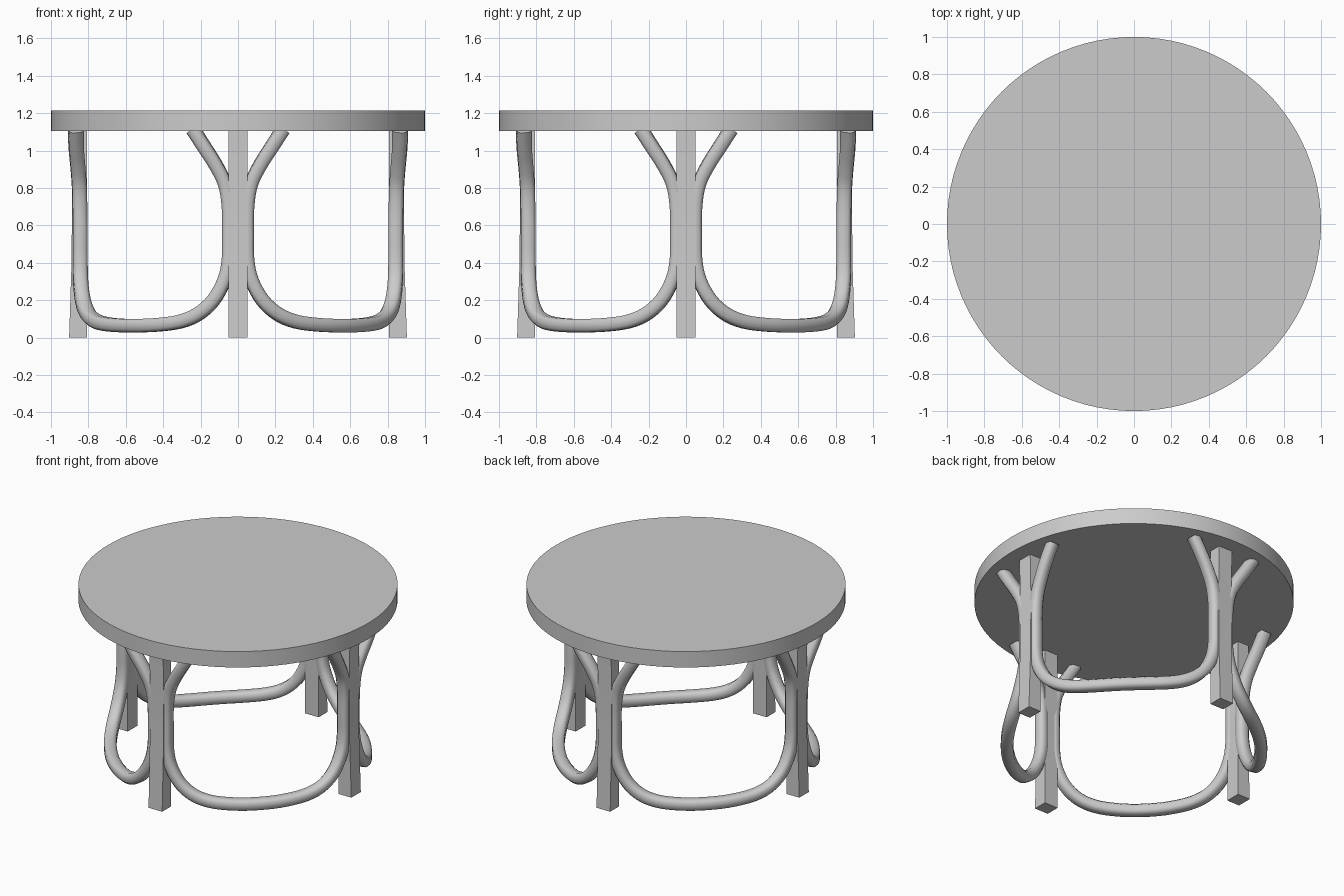
import bpy, bmesh, math
from mathutils import Vector

if "Cube" in bpy.data.objects:
    bpy.data.objects.remove(bpy.data.objects["Cube"])


def finish(name, bm, angle=35):
    bmesh.ops.recalc_face_normals(bm, faces=bm.faces)
    mesh = bpy.data.meshes.new(name)
    bm.to_mesh(mesh)
    bm.free()
    ob = bpy.data.objects.new(name, mesh)
    bpy.context.collection.objects.link(ob)
    bpy.ops.object.select_all(action='DESELECT')
    ob.select_set(True)
    bpy.context.view_layer.objects.active = ob
    bpy.ops.object.shade_smooth_by_angle(angle=math.radians(angle))
    return ob


def loft(bm, rings):
    rows = [[bm.verts.new(p) for p in ring] for ring in rings]
    n = len(rows[0])
    for a, b in zip(rows, rows[1:]):
        for i in range(n):
            bm.faces.new((a[i], a[(i + 1) % n], b[(i + 1) % n], b[i]))
    bm.faces.new(rows[0])
    bm.faces.new(rows[-1])


def catmull(pts, steps):
    pts = [2 * pts[0] - pts[1]] + pts + [2 * pts[-1] - pts[-2]]
    out = []
    for i in range(1, len(pts) - 2):
        a, b, c, d = pts[i - 1:i + 3]
        for k in range(steps):
            t = k / steps
            out.append(0.5 * (2 * b + (c - a) * t + (2 * a - 5 * b + 4 * c - d) * t * t
                              + (3 * b - a - 3 * c + d) * t ** 3))
    return out + [pts[-2]]


# Round table top
bm = bmesh.new()
loft(bm, [[(math.cos(a), math.sin(a), z) for a in
           (2 * math.pi * i / 96 for i in range(96))] for z in (1.105, 1.215)])
finish("table_top", bm)

# Bent hoop path between two legs: (angle from leg, height, radius)
half = [Vector(p) for p in (
    (15.6, 1.115, 0.90), (11.8, 1.02, 0.884), (7.8, 0.92, 0.865), (4.7, 0.82, 0.852),
    (3.4, 0.70, 0.847), (3.3, 0.55, 0.845), (3.4, 0.42, 0.845), (4.9, 0.31, 0.845),
    (9.0, 0.20, 0.84), (15.0, 0.125, 0.83), (22.5, 0.085, 0.815), (33.0, 0.068, 0.80))]
path = half + [Vector((45, 0.064, 0.795))] + [Vector((90 - p.x, p.y, p.z)) for p in reversed(half)]
section = [(0.036, 0.02), (0.02, 0.036), (-0.02, 0.036), (-0.036, 0.02),
           (-0.036, -0.02), (-0.02, -0.036), (0.02, -0.036), (0.036, -0.02)]


def make_hoop(name, turn):
    centres, outs = [], []
    for p in catmull(path, 4):
        a = math.radians(p.x - 90 + turn)
        out = Vector((math.cos(a), math.sin(a), 0))
        outs.append(out)
        centres.append(out * p.z + Vector((0, 0, p.y)))
    rings = []
    for i, c in enumerate(centres):
        tan = (centres[min(i + 1, len(centres) - 1)] - centres[max(i - 1, 0)]).normalized()
        u = (outs[i] - tan * outs[i].dot(tan)).normalized()
        v = tan.cross(u)
        rings.append([c + u * s * 1.08 + v * t for s, t in section])
    bm = bmesh.new()
    loft(bm, rings)
    finish(name, bm, 50)


# Square leg, slightly waisted on its outer face: (height, outer radius)
def make_leg(name, turn):
    a = math.radians(turn - 90)
    out, side = Vector((math.cos(a), math.sin(a), 0)), Vector((-math.sin(a), math.cos(a), 0))
    rings = [[out * r + side * s + Vector((0, 0, z)) for r, s in
              ((0.807, -0.052), (ro, -0.052), (ro, 0.052), (0.807, 0.052))]
             for z, ro in ((0, 0.903), (0.4, 0.89), (0.8, 0.887), (1.11, 0.893))]
    bm = bmesh.new()
    loft(bm, rings)
    finish(name, bm)


for i, (leg, hoop) in enumerate((("front", "front_right"), ("right", "back_right"),
                                 ("back", "back_left"), ("left", "front_left"))):
    make_leg(leg + "_leg", 90 * i)
    make_hoop(hoop + "_hoop", 90 * i)
